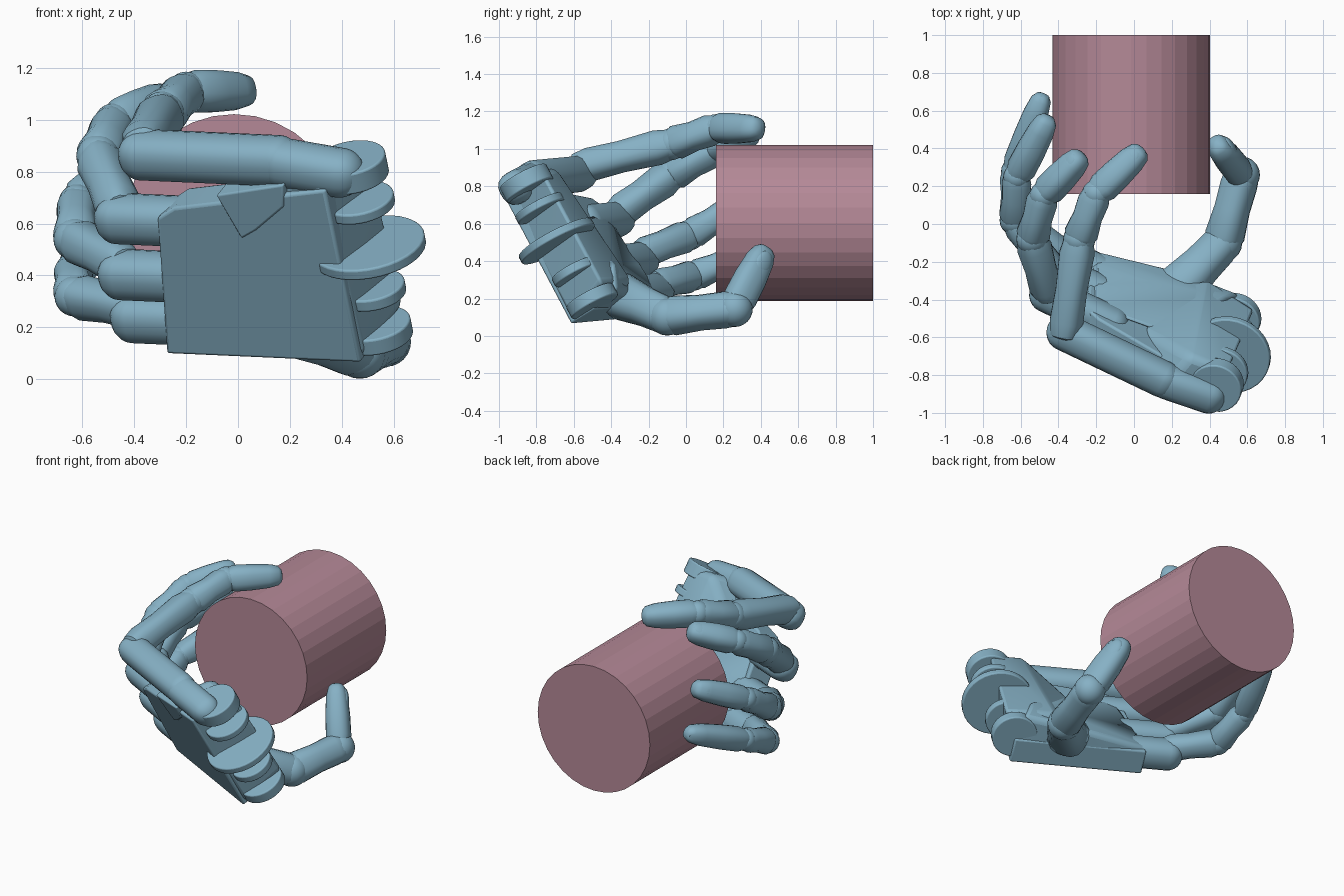
import bpy, bmesh, math
from mathutils import Vector, Matrix

if "Cube" in bpy.data.objects:
    bpy.data.objects.remove(bpy.data.objects["Cube"])

def material(name, col):
    m = bpy.data.materials.new(name)
    m.diffuse_color = (*col, 1)
    m.use_nodes = True
    m.node_tree.nodes["Principled BSDF"].inputs["Base Color"].default_value = m.diffuse_color
    return m

BLUE = material("hand_blue", (0.24, 0.44, 0.56))
PINK = material("cylinder_pink", (0.46, 0.25, 0.31))

# Palm frame: along the palm to the fingers, across it, and out of the palm side
O = Vector((0.5, -0.63, 0.09))
L = Vector((-0.9, 0.43, 0.04)).normalized()
W = Vector((-0.18, -0.46, 0.87))
W = (W - L * W.dot(L)).normalized()
N = L.cross(W)

def P(l, w, n):
    return O + L * l + W * w + N * n

def finish(name, bm, mat=BLUE, smooth=35, bevel=0):
    bmesh.ops.recalc_face_normals(bm, faces=bm.faces)
    me = bpy.data.meshes.new(name)
    bm.to_mesh(me)
    bm.free()
    ob = bpy.data.objects.new(name, me)
    bpy.context.collection.objects.link(ob)
    me.materials.append(mat)
    if bevel:
        b = ob.modifiers.new("bevel", 'BEVEL')
        b.width, b.segments, b.limit_method, b.angle_limit = bevel, 3, 'ANGLE', math.radians(25)
    if smooth:
        bpy.context.view_layer.objects.active = ob
        ob.select_set(True)
        bpy.ops.object.shade_smooth_by_angle(angle=math.radians(smooth))
        ob.select_set(False)
    return ob

def limb(name, p, q, profile, side=None, flat=1.0, seg=18):
    """Tube from p to q; profile = (fraction of length, radius), side = thinned direction"""
    p, q = Vector(p), Vector(q)
    d = (q - p).normalized()
    s = Vector(side or N)
    v = (s - d * s.dot(d)).normalized()
    u = d.cross(v)
    bm = bmesh.new()
    prev = None
    for t, r in profile:
        ring = []
        for i in range(seg):
            a = 2 * math.pi * i / seg
            c, sn = math.cos(a), math.sin(a)
            k = (abs(c) ** 2.6 + abs(sn) ** 2.6) ** (-1 / 2.6)
            ring.append(bm.verts.new(p.lerp(q, t) + (u * c + v * sn * flat) * r * k))
        if prev:
            for i in range(seg):
                j = (i + 1) % seg
                bm.faces.new((prev[i], prev[j], ring[j], ring[i]))
        else:
            bm.faces.new(ring)
        prev = ring
    bm.faces.new(prev)
    return finish(name, bm)

def ball(name, c, r, axes=(1, 1, 1), rot=None):
    bm = bmesh.new()
    bmesh.ops.create_uvsphere(bm, u_segments=20, v_segments=12, radius=r)
    M = rot.to_4x4() if rot else Matrix()
    bm.transform(Matrix.Translation(c) @ M @ Matrix.Diagonal((*axes, 1)))
    return finish(name, bm)

def capsule(name, a, b, r):
    h = r / (b - a).length
    prof = [(-h * math.cos(k * math.pi / 12), max(r * math.sin(k * math.pi / 12), 0.012)) for k in range(7)]
    return limb(name, a, b, prof + [(1 - t, x) for t, x in reversed(prof)])

def hull(name, pts, bevel=0.02):
    bm = bmesh.new()
    for p in pts:
        bm.verts.new(P(*p))
    r = bmesh.ops.convex_hull(bm, input=bm.verts)
    dead = {g for g in r["geom_interior"] + r["geom_unused"] if isinstance(g, bmesh.types.BMVert)}
    bmesh.ops.delete(bm, geom=list(dead), context='VERTS')
    bmesh.ops.dissolve_limit(bm, angle_limit=0.02, verts=bm.verts, edges=bm.edges)
    return finish(name, bm, bevel=bevel)

def prism(name, outline, n0, n1, bevel=0.02):
    return hull(name, [(l, w, n) for l, w in outline for n in (n0, n1)], bevel)

def nail(name, p, q, r, out):
    d = (q - p).normalized()
    v = (out - d * out.dot(d)).normalized()
    rot = Matrix((d, d.cross(v), v)).transposed()
    ball(name, p.lerp(q, 0.72) + v * r * 0.7, r, (1.0, 0.68, 0.28), rot)

# Gripped cylinder
bm = bmesh.new()
bmesh.ops.create_cone(bm, cap_ends=True, segments=32, radius1=0.417, radius2=0.417, depth=0.84)
bm.transform(Matrix.Translation((-0.015, 0.58, 0.605)) @ Matrix.Rotation(math.pi / 2, 4, 'X'))
finish("held_cylinder", bm, PINK, smooth=0)
AXIS = Vector((-0.015, 0.3, 0.605))

# Palm plate, blade beside the index metacarpal, wrist block sloping down to the thumb
prism("palm_plate", [(0.03, -0.025), (0.86, -0.025), (0.8, 0.15), (0.78, 0.58), (0.7, 0.63), (0.3, 0.68), (0.03, 0.74)],
      -0.012, 0.15, 0.012)
prism("palm_blade", [(0.5, 0.7), (0.43, 0.51), (0.36, 0.55), (0.22, 0.66), (0.2, 0.76)], -0.02, 0.12, 0.008)
hull("wrist_block", [(0.02, -0.02, 0.01), (0.05, 0.78, 0.0), (0.24, 0.82, 0.02), (0.3, -0.02, 0.01),
                     (-0.04, 0.05, 0.29), (-0.03, 0.76, 0.28), (0.18, 0.78, 0.27), (0.26, 0.03, 0.32),
                     (0.46, 0.2, 0.18), (0.45, 0.55, 0.15)], 0.035)
hull("thumb_mound", [(0.04, -0.025, 0.03), (0.86, -0.025, 0.03), (0.87, 0.0, 0.16), (0.8, 0.2, 0.17),
                     (0.75, 0.55, 0.15), (0.3, 0.5, 0.17), (0.06, 0.0, 0.3), (0.12, 0.14, 0.33),
                     (0.4, -0.02, 0.26), (0.38, 0.12, 0.26)], 0.035)

# Wrist hinge discs: position across, radius, thickness, offset along
for i, (w, r, t, l) in enumerate([(0.02, 0.14, 0.07, 0.03), (0.2, 0.13, 0.05, 0.01), (0.39, 0.22, 0.045, -0.015),
                                  (0.59, 0.14, 0.045, -0.01), (0.745, 0.14, 0.09, -0.01)]):
    bm = bmesh.new()
    bmesh.ops.create_cone(bm, cap_ends=True, segments=32, radius1=r, radius2=r, depth=t)
    bm.transform(Matrix.Translation(P(l, w, 0.16)) @ Matrix((L, N * -1, W)).transposed().to_4x4())
    finish(f"wrist_disc_{i + 1}", bm, bevel=0.008)
capsule("wrist_upper_link", P(0.24, 0.8, 0.08), P(0.0, 0.76, 0.09), 0.09)

# Fingers: metacarpal (start, end, across), radius, then three joints
fingers = {
    "index": (0.26, 0.84, 0.805, 0.09, (-0.29, -0.08, 1.025), (-0.2, 0.16, 1.11), (0.05, 0.4, 1.11)),
    "middle": (0.62, 1.0, 0.515, 0.088, (-0.54, -0.08, 0.86), (-0.48, 0.15, 0.99), (-0.27, 0.37, 1.09)),
    "ring": (0.62, 1.035, 0.265, 0.086, (-0.63, 0.02, 0.54), (-0.62, 0.25, 0.68), (-0.45, 0.57, 0.83)),
    "pinky": (0.62, 1.02, 0.075, 0.082, (-0.63, 0.04, 0.32), (-0.635, 0.28, 0.42), (-0.48, 0.69, 0.58)),
}
for f, (l0, l1, w, r, a, b, c) in fingers.items():
    capsule(f"{f}_metacarpal", P(l0, w, 0.085), P(l1, w, 0.085), 0.093)
    k, a, b, c = P(l1, w + 0.03, 0.11), Vector(a), Vector(b), Vector(c)
    out = Vector((b.x - AXIS.x, 0, b.z - AXIS.z)).normalized()
    limb(f"{f}_proximal", k, a, [(-0.1, 0.03), (-0.05, r * .8), (0.1, r * .96), (0.45, r * .9), (0.85, r), (1, r * .85), (1.08, 0.03)], out)
    ball(f"{f}_middle_knuckle", a, r * 0.95)
    limb(f"{f}_middle", a, b, [(0, r * .8), (0.12, r * .97), (0.5, r * .84), (0.85, r * .9), (1, r * .78), (1.1, 0.03)], out)
    ball(f"{f}_end_knuckle", b, r * 0.84)
    limb(f"{f}_tip", b, c, [(0, r * .7), (0.14, r * .9), (0.45, r * .88), (0.75, r * .8), (0.92, r * .65), (0.98, r * .42), (1, 0.01)], out)
    nail(f"{f}_nail", b, c, r * 0.8, out)

# Thumb
T = [Vector(v) for v in ((0.24, -0.34, 0.21), (0.47, -0.1, 0.105), (0.57, 0.26, 0.145), (0.43, 0.43, 0.475))]
down = Vector((0.5, 0.1, -0.8))
limb("thumb_base", T[0], T[1], [(-0.2, 0.09), (0, 0.125), (0.5, 0.105), (0.9, 0.1), (1.1, 0.075)], down)
ball("thumb_knuckle", T[1], 0.103)
limb("thumb_middle", T[1], T[2], [(-0.05, 0.08), (0.1, 0.1), (0.5, 0.09), (0.85, 0.093), (1, 0.088), (1.12, 0.06)], down)
ball("thumb_end_knuckle", T[2], 0.097)
limb("thumb_tip", T[2], T[3], [(0, 0.075), (0.18, 0.09), (0.5, 0.088), (0.8, 0.077), (0.93, 0.06), (0.98, 0.04), (1, 0.01)], Vector((0.8, 0.4, 0)), 0.85)
nail("thumb_nail", T[2], T[3], 0.075, Vector((0.8, 0.5, 0)))
